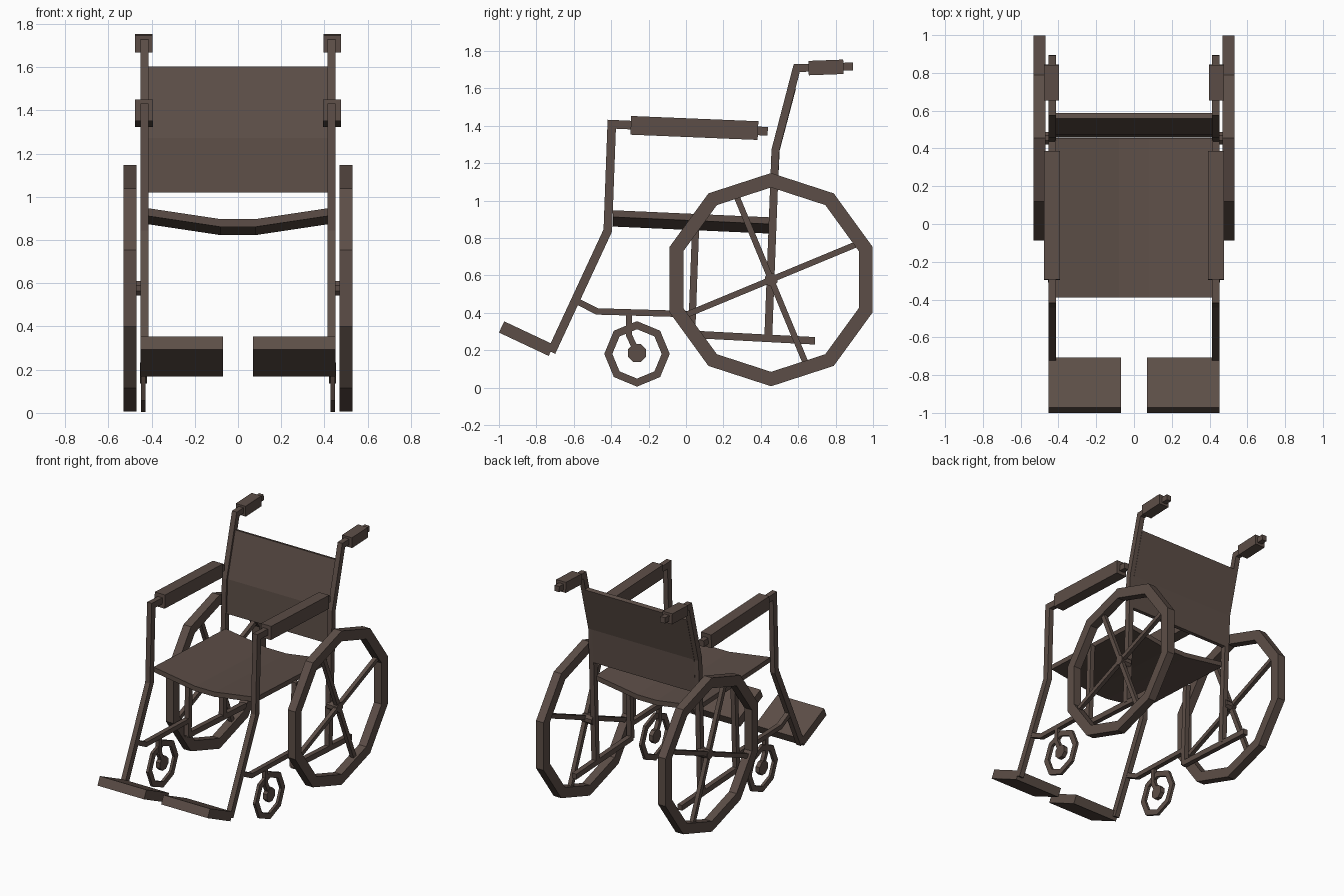
import bpy, bmesh, math
from mathutils import Vector

if "Cube" in bpy.data.objects:
    bpy.data.objects.remove(bpy.data.objects["Cube"])

brown = bpy.data.materials.new("dark brown")
brown.diffuse_color = (0.108, 0.076, 0.063, 1)
brown.use_nodes = True
brown.node_tree.nodes["Principled BSDF"].inputs["Base Color"].default_value = brown.diffuse_color


def prism(name, outer, inner, d0, d1, place, closed=False):
    """Solid band between two matching 2D outlines, extruded from d0 to d1."""
    bm = bmesh.new()
    rows = [[bm.verts.new(place(p, d)) for p in line]
            for line, d in ((outer, d0), (inner, d0), (inner, d1), (outer, d1))]
    n = len(outer)
    for i in range(n if closed else n - 1):
        j = (i + 1) % n
        for k in range(4):
            a, b = rows[k], rows[(k + 1) % 4]
            bm.faces.new((a[i], a[j], b[j], b[i]))
    if not closed:
        for i in (0, n - 1):
            bm.faces.new([r[i] for r in rows])
    bmesh.ops.recalc_face_normals(bm, faces=bm.faces)
    me = bpy.data.meshes.new(name)
    bm.to_mesh(me)
    bm.free()
    me.materials.append(brown)
    ob = bpy.data.objects.new(name, me)
    bpy.context.collection.objects.link(ob)
    return ob


def side(p, d):
    return (d, p[0], p[1])


def offsets(pts, w):
    """Mitred left and right outlines of a 2D path of width w."""
    pts = [Vector(p) for p in pts]
    dirs = [(b - a).normalized() for a, b in zip(pts, pts[1:])]
    left, right = [], []
    for i, p in enumerate(pts):
        a, b = dirs[max(i - 1, 0)], dirs[min(i, len(dirs) - 1)]
        t = (a + b).normalized()
        m = Vector((-t.y, t.x)) * (w / 2 / t.dot(a))
        left.append(p + m)
        right.append(p - m)
    return left, right


def bar(name, pts, w, x, depth):
    l, r = offsets(pts, w)
    return prism(name, l, r, x - depth / 2, x + depth / 2, side)


def ngon(c, r, n, start=90):
    return [(c[0] + r * math.cos(math.radians(start + 360 * i / n)),
             c[1] + r * math.sin(math.radians(start + 360 * i / n))) for i in range(n)]


def ring(name, c, r1, r2, n, x, depth):
    return prism(name, ngon(c, r1, n), ngon(c, r2, n), x - depth / 2, x + depth / 2, side, True)


def disc(name, c, r, n, x, depth):
    # a disc as a strip between its upper and lower halves
    p = ngon(c, r, n, 180 / n)
    h = n // 2
    return prism(name, p[:h], p[h:][::-1], x - depth / 2, x + depth / 2, side)


AXLE, CASTER = (0.455, 0.577), (-0.262, 0.18)
for s, tag in ((1, "left"), (-1, "right")):
    x = 0.433 * s
    # tubular frame
    bar("rear_post_" + tag, [(0.44, 0.27), (0.478, 1.27), (0.592, 1.708), (0.893, 1.717)], 0.042, x, 0.038)
    bar("front_post_" + tag, [(-0.72, 0.19), (-0.418, 0.84), (-0.397, 1.408), (0.437, 1.37)], 0.046, x, 0.038)
    bar("middle_post_" + tag, [(0.053, 0.9), (0.03, 0.28)], 0.038, x, 0.036)
    bar("lower_rail_" + tag, [(0.025, 0.285), (0.69, 0.25)], 0.04, x, 0.036)
    bar("caster_rail_" + tag, [(-0.59, 0.465), (-0.475, 0.407), (0.04, 0.392)], 0.034, x, 0.034)
    # pads
    bar("push_grip_" + tag, [(0.655, 1.708), (0.842, 1.715)], 0.077, 0.436 * s, 0.08)
    bar("arm_pad_" + tag, [(-0.295, 1.402), (0.385, 1.374)], 0.1, 0.435 * s, 0.084)
    # footplate
    bar("footplate_" + tag, [(-0.986, 0.324), (-0.72, 0.199)], 0.066, 0.261 * s, 0.382)
    # large wheel with four spokes
    ring("wheel_rim_" + tag, AXLE, 0.57, 0.493, 10, 0.5 * s, 0.062)
    for k, ang in enumerate((22.5, 112.5)):
        d = Vector((math.cos(math.radians(ang)), math.sin(math.radians(ang)))) * 0.495
        bar(f"spoke_{k}_{tag}", [Vector(AXLE) - d, Vector(AXLE) + d], 0.032, 0.5 * s, 0.03)
    disc("axle_" + tag, AXLE, 0.036, 8, 0.475 * s, 0.086)
    # caster wheel and fork
    ring("caster_rim_" + tag, CASTER, 0.175, 0.132, 8, 0.438 * s, 0.02)
    disc("caster_hub_" + tag, (-0.262, 0.185), 0.052, 8, 0.438 * s, 0.032)
    bar("caster_fork_" + tag, [(-0.305, 0.4), (-0.305, 0.28), (-0.262, 0.19)], 0.032, 0.436 * s, 0.028)

# sagging seat, sloping down to the rear
top = [(-0.42, 0.948), (-0.08, 0.897), (0.08, 0.897), (0.42, 0.948)]
bottom = [(px, pz - 0.036) for px, pz in top]
prism("seat", top, bottom, -0.39, 0.455,
      lambda p, d: (p[0], d, p[1] - 0.045 * (d + 0.39)))

# bent backrest between the rear posts
l, r = offsets([(0.474, 1.02), (0.486, 1.27), (0.573, 1.6)], 0.03)
prism("backrest", l, r, -0.418, 0.418, side)
